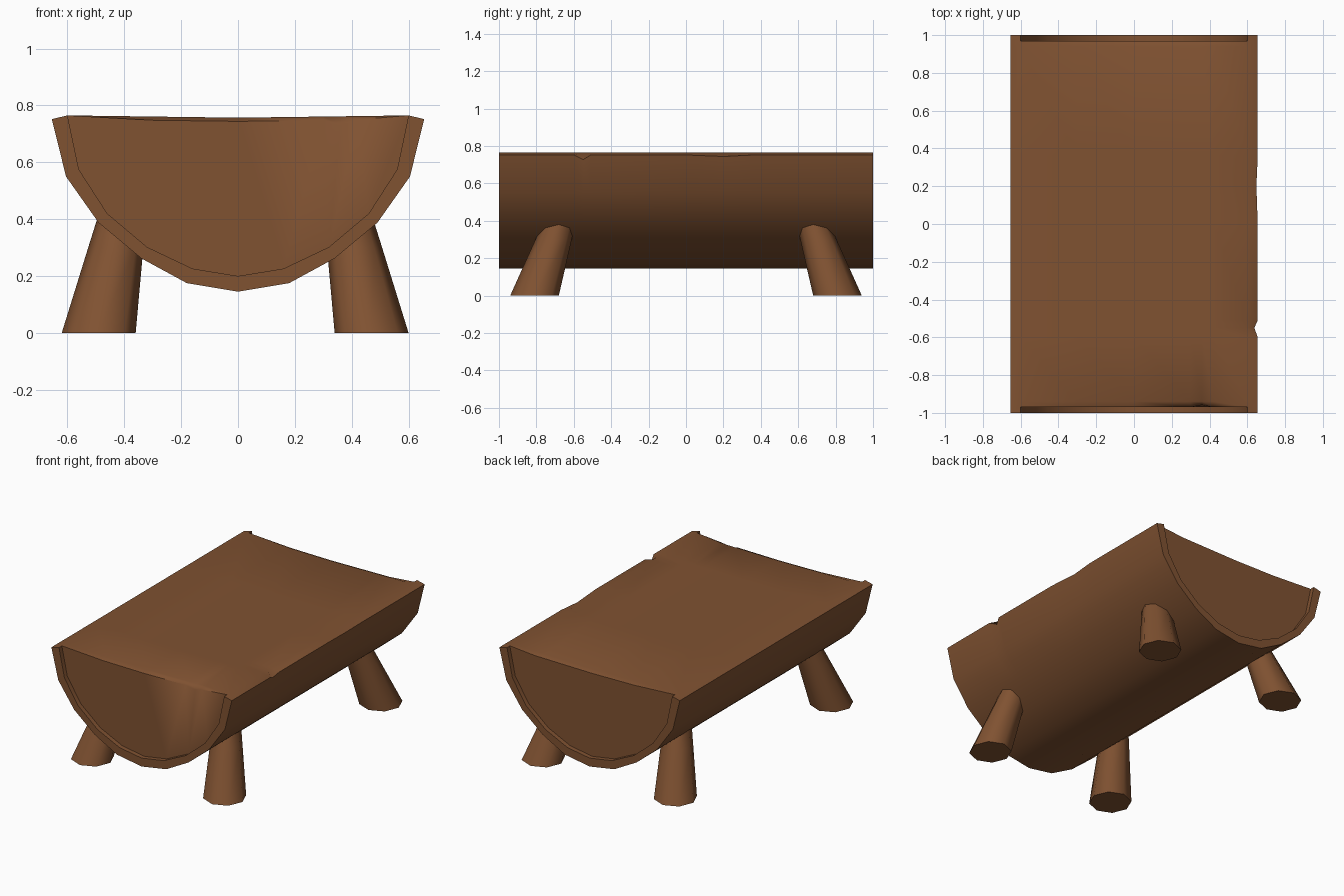
import bpy, bmesh, math
from mathutils import Vector

if "Cube" in bpy.data.objects:
    bpy.data.objects.remove(bpy.data.objects["Cube"])

wood = bpy.data.materials.new("brown_wood")
wood.diffuse_color = (0.215, 0.084, 0.031, 1)
wood.use_nodes = True
wood.node_tree.nodes["Principled BSDF"].inputs["Base Color"].default_value = wood.diffuse_color


def finish(bm, name):
    bmesh.ops.remove_doubles(bm, verts=bm.verts, dist=0.0005)
    bmesh.ops.recalc_face_normals(bm, faces=bm.faces)
    me = bpy.data.meshes.new(name)
    bm.to_mesh(me)
    bm.free()
    me.materials.append(wood)
    ob = bpy.data.objects.new(name, me)
    bpy.context.collection.objects.link(ob)
    bpy.ops.object.select_all(action='DESELECT')
    ob.select_set(True)
    bpy.context.view_layer.objects.active = ob
    bpy.ops.object.shade_smooth_by_angle(angle=math.radians(50))
    return ob


def mirrored(half):
    # half profile runs from right top edge down to the centre
    return half + [(-x, z) for x, z in reversed(half[:-1])]


# Half log: bark profile, inner rim profile and rows along the length
bark = mirrored([(.655, .752), (.605, .55), (.49, .387), (.34, .262), (.18, .175), (0, .145)])
core = mirrored([(.60, .765), (.56, .575), (.46, .42), (.32, .302), (.16, .226), (0, .20)])
rows = [-1, -.97, -.94, -.60, -.55, -.51, 0, .2, .36, .94, .97, 1]
top_x = [.60, .42, .36, .30, 0, -.30, -.60]
chips = {-.55: (.018, .025), .2: (.007, .008)}


def bark_pt(i, y):
    x, z = bark[i]
    if i == 0 and y in chips:
        x, z = x - chips[y][0], z - chips[y][1]
    return Vector((x, y, z))


def core_pt(i, y):
    x, z = core[i]
    return Vector((x, y, z))


def top_pt(x, y):
    z = .757 + .008 * abs(x) / .6
    if abs(y) == .97 and abs(x) < .6:      # softened end edge
        z -= .013
        if x == .36 and y < 0:             # small chip in the front edge
            return Vector((x, y + .012, z - .02))
    return Vector((x, y, z))


bm = bmesh.new()


def face(*pts):
    return bm.faces.new([bm.verts.new(p) for p in pts])


n = len(bark)
for y0, y1 in zip(rows, rows[1:]):
    for i in range(n - 1):                 # round underside
        face(bark_pt(i, y0), bark_pt(i + 1, y0), bark_pt(i + 1, y1), bark_pt(i, y1))
    for i in (0, n - 1):                   # side lips
        face(bark_pt(i, y0), core_pt(i, y0), core_pt(i, y1), bark_pt(i, y1))
    if y0 >= -.97 and y1 <= .97:           # flat seat surface
        for xa, xb in zip(top_x, top_x[1:]):
            face(top_pt(xa, y0), top_pt(xb, y0), top_pt(xb, y1), top_pt(xa, y1))

for s in (-1, 1):                          # raised rims and recessed ends
    y, yi = s, s * .97
    for i in range(n - 1):
        face(bark_pt(i, y), bark_pt(i + 1, y), core_pt(i + 1, y), core_pt(i, y))
        face(core_pt(i, y), core_pt(i + 1, y), core_pt(i + 1, yi), core_pt(i, yi))
    ring = [core_pt(i, yi) for i in range(n)]
    ring += [top_pt(x, yi) for x in reversed(top_x[1:-1])]
    cap = face(*ring)
    bmesh.ops.triangulate(bm, faces=[cap])
finish(bm, "half_log_seat")


# Splayed, tapered eight-sided legs
def leg(sx, sy, name):
    bm = bmesh.new()
    levels = [(.48, .81, 0, .13), (.42, .708, .30, .097), (.39, .657, .45, .08)]
    rings = []
    for x, y, z, r in levels:
        rings.append([bm.verts.new((sx * x - .01 + r * math.cos(k * math.pi / 4),
                                    sy * y + r * math.sin(k * math.pi / 4), z))
                      for k in range(8)])
    for a, b in zip(rings, rings[1:]):
        for k in range(8):
            j = (k + 1) % 8
            bm.faces.new((a[k], a[j], b[j], b[k]))
    bm.faces.new(rings[0])
    bm.faces.new(rings[-1])
    finish(bm, name)


for sx, side in ((-1, "left"), (1, "right")):
    for sy, end in ((-1, "front"), (1, "back")):
        leg(sx, sy, f"{end}_{side}_leg")
